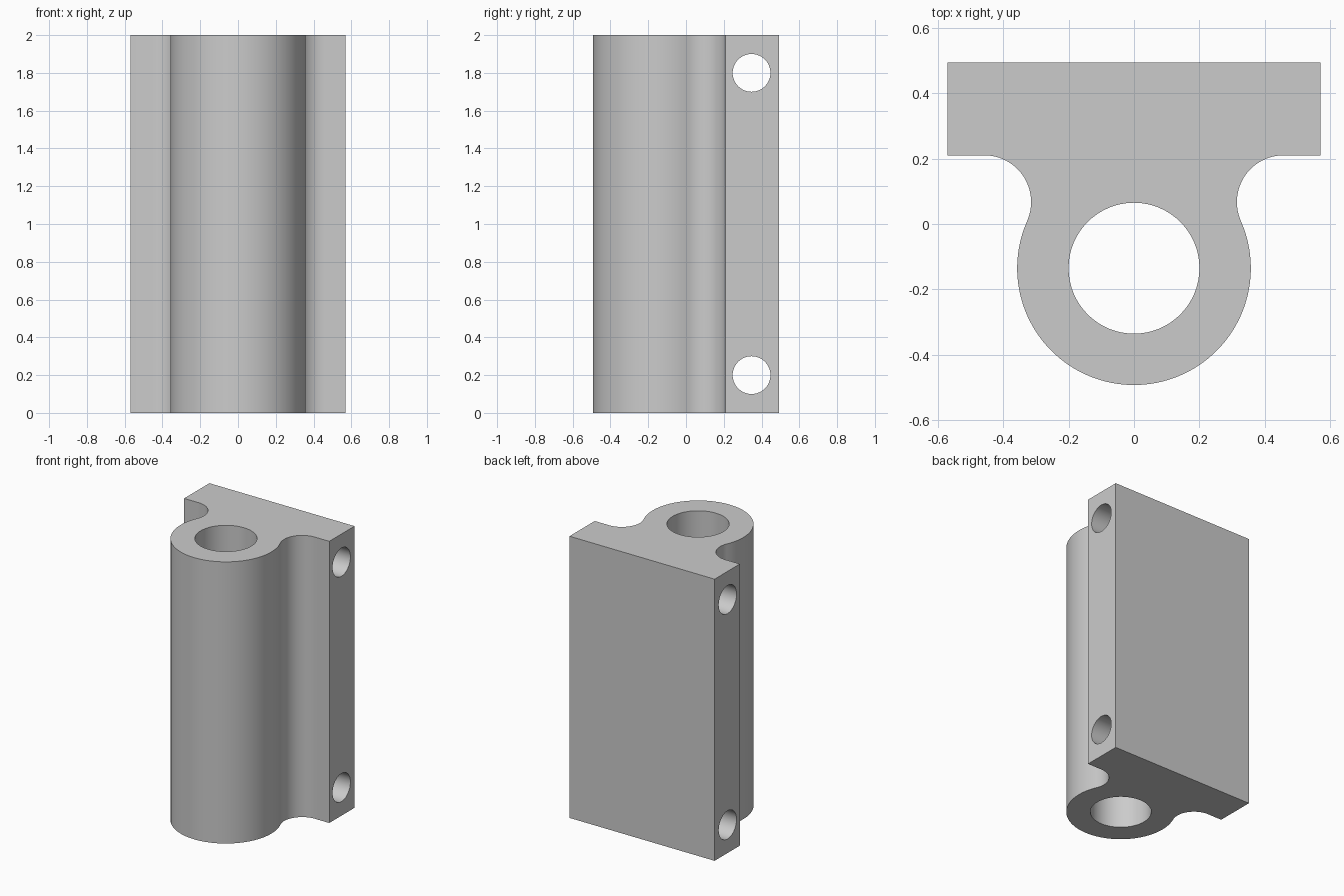
import bpy
import bmesh
from math import atan2, cos, sin, pi, radians, hypot
from mathutils import Matrix

cube = bpy.data.objects.get("Cube")
if cube:
    bpy.data.objects.remove(cube, do_unlink=True)

HEIGHT = 2.0
HALF_WIDTH = 0.57
BACK, PLATE_FRONT = 0.493, 0.21
BARREL_Y, BARREL_R, BORE_R = -0.135, 0.357, 0.2
FILLET_R = 0.143
HOLE_Y, HOLE_R = 0.347, 0.1

grey = bpy.data.materials.new("plain grey")
grey.use_nodes = True
colour = (0.6, 0.6, 0.6, 1)
grey.diffuse_color = colour
grey.node_tree.nodes["Principled BSDF"].inputs["Base Color"].default_value = colour


def arc(cx, cy, r, start, end, steps):
    angles = [start + (end - start) * i / steps for i in range(steps + 1)]
    return [(cx + r * cos(a), cy + r * sin(a)) for a in angles]


def make_object(name, bm):
    bmesh.ops.recalc_face_normals(bm, faces=bm.faces)
    mesh = bpy.data.meshes.new(name)
    bm.to_mesh(mesh)
    bm.free()
    mesh.materials.append(grey)
    obj = bpy.data.objects.new(name, mesh)
    bpy.context.collection.objects.link(obj)
    return obj


def cutter(name, radius, length, matrix):
    bm = bmesh.new()
    bmesh.ops.create_cone(bm, cap_ends=True, segments=64, radius1=radius,
                          radius2=radius, depth=length, matrix=matrix)
    obj = make_object(name, bm)
    obj.hide_render = True
    return obj


# Half outline: barrel arc, tangent fillet, then the plate corners
fillet_y = PLATE_FRONT - FILLET_R
rise = fillet_y - BARREL_Y
fillet_x = ((BARREL_R + FILLET_R) ** 2 - rise ** 2) ** 0.5
touch = atan2(rise, fillet_x)
half = arc(0, BARREL_Y, BARREL_R, -pi / 2, touch, 40)
half += arc(fillet_x, fillet_y, FILLET_R, pi + touch, pi / 2, 24)[1:]
half += [(HALF_WIDTH, PLATE_FRONT), (HALF_WIDTH, BACK)]
outline = half + [(-x, y) for x, y in reversed(half[1:])]

# Extruded body
bm = bmesh.new()
base = bm.faces.new([bm.verts.new((x, y, 0)) for x, y in outline])
top = bmesh.ops.extrude_face_region(bm, geom=[base], use_keep_orig=True)["geom"]
bmesh.ops.translate(bm, vec=(0, 0, HEIGHT),
                    verts=[v for v in top if isinstance(v, bmesh.types.BMVert)])
body = make_object("hinge_barrel_block", bm)

# Vertical bore and two cross holes through the plate
cutters = [cutter("bore_cutter", BORE_R, HEIGHT + 1,
                  Matrix.Translation((0, BARREL_Y, HEIGHT / 2)))]
for label, z in (("lower", 0.2), ("upper", HEIGHT - 0.2)):
    placement = Matrix.Translation((0, HOLE_Y, z)) @ Matrix.Rotation(pi / 2, 4, "Y")
    cutters.append(cutter(label + "_hole_cutter", HOLE_R, 2, placement))

bpy.ops.object.select_all(action="DESELECT")
body.select_set(True)
bpy.context.view_layer.objects.active = body
for tool in cutters:
    cut = body.modifiers.new(tool.name, "BOOLEAN")
    cut.operation = "DIFFERENCE"
    cut.solver = "EXACT"
    cut.object = tool
    bpy.ops.object.modifier_apply(modifier=cut.name)
    bpy.data.objects.remove(tool, do_unlink=True)

bpy.ops.object.shade_smooth_by_angle(angle=radians(30))
